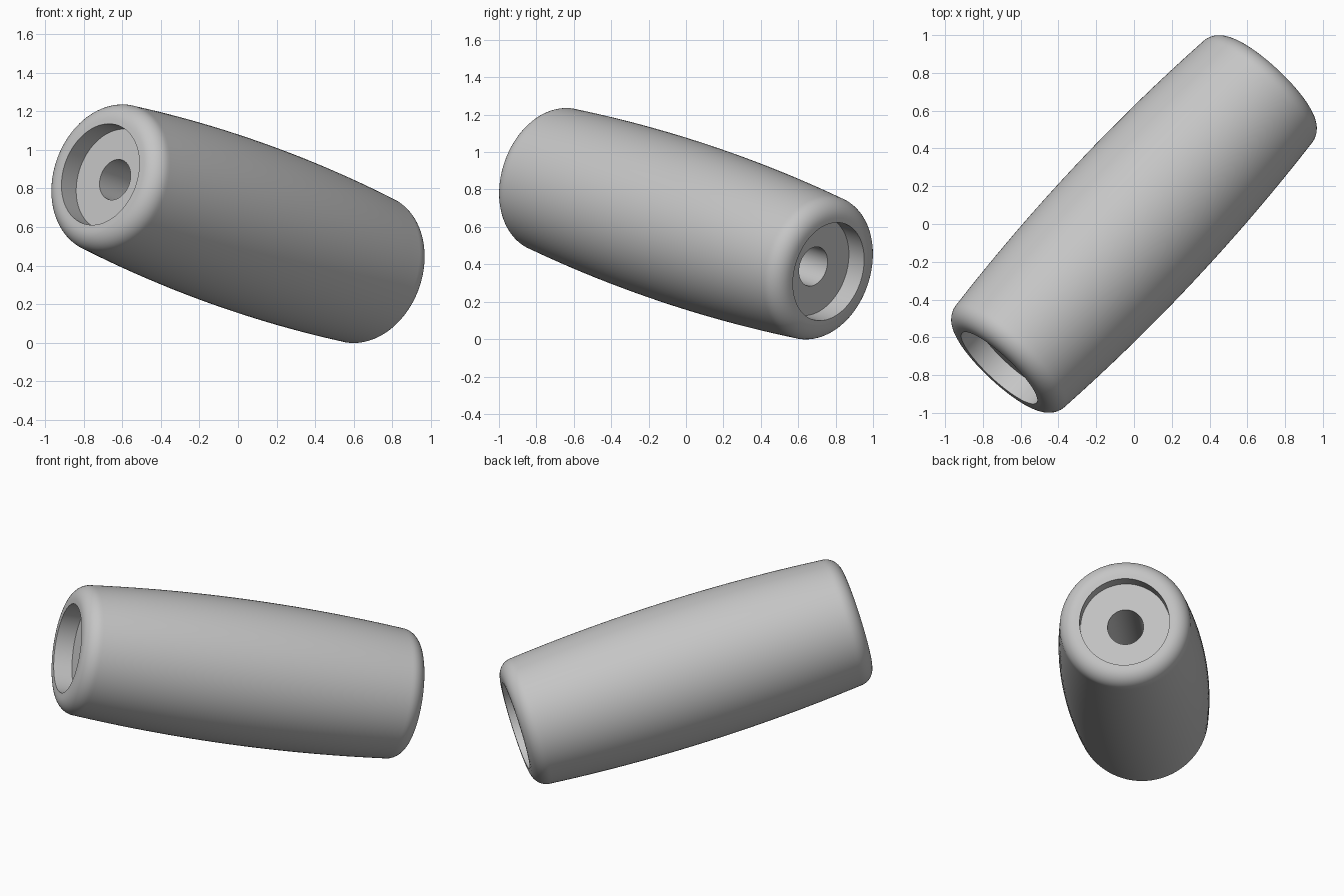
import bpy
import bmesh
from math import sin, cos, pi, radians
from mathutils import Vector, Matrix

cube = bpy.data.objects.get("Cube")
if cube:
    bpy.data.objects.remove(cube, do_unlink=True)

# Handle dimensions, measured along and around its axis
HALF_LENGTH = 1.075
BELLY = 0.438
SHOULDER = 0.395
FILLET = 0.1
RECESS_RADIUS, RECESS_FLOOR = 0.27, 0.96
BORE = 0.108
SIDES = 96

grey = bpy.data.materials.new("grey")
grey.use_nodes = True
colour = (0.56, 0.56, 0.56, 1)
grey.diffuse_color = colour
grey.node_tree.nodes["Principled BSDF"].inputs["Base Color"].default_value = colour

# Half profile as (radius, height): bulged side, rounded rim, recess, bore
fillet_start = HALF_LENGTH - FILLET
half = []
for i in range(1, 13):
    t = i / 12
    half.append((BELLY - (BELLY - SHOULDER) * t * t, fillet_start * t))
for i in range(1, 11):
    a = i / 10 * pi / 2
    half.append((SHOULDER - FILLET + FILLET * cos(a), fillet_start + FILLET * sin(a)))
half += [(RECESS_RADIUS, HALF_LENGTH), (RECESS_RADIUS, RECESS_FLOOR), (BORE, RECESS_FLOOR)]

# Mirror the half into a closed loop and lathe it
profile = [(BELLY, 0)] + half + [(r, -h) for r, h in reversed(half)]
bm = bmesh.new()
rings = []
for k in range(SIDES):
    a = 2 * pi * k / SIDES
    rings.append([bm.verts.new((r * cos(a), r * sin(a), h)) for r, h in profile])
count = len(profile)
for k in range(SIDES):
    here, there = rings[k], rings[(k + 1) % SIDES]
    for j in range(count):
        n = (j + 1) % count
        bm.faces.new((here[j], there[j], there[n], here[n]))
bmesh.ops.recalc_face_normals(bm, faces=bm.faces)

# Tilt the axis into its resting pose
axis = Vector((0.664, 0.709, -0.238)).normalized()
tilt = axis.to_track_quat('Z', 'Y').to_matrix().to_4x4()
bm.transform(Matrix.Translation((0, 0, 0.617)) @ tilt)

mesh = bpy.data.meshes.new("handle_grip")
bm.to_mesh(mesh)
bm.free()
mesh.materials.append(grey)
grip = bpy.data.objects.new("handle_grip", mesh)
bpy.context.collection.objects.link(grip)

bpy.ops.object.select_all(action='DESELECT')
grip.select_set(True)
bpy.context.view_layer.objects.active = grip
bpy.ops.object.shade_smooth_by_angle(angle=radians(35))
